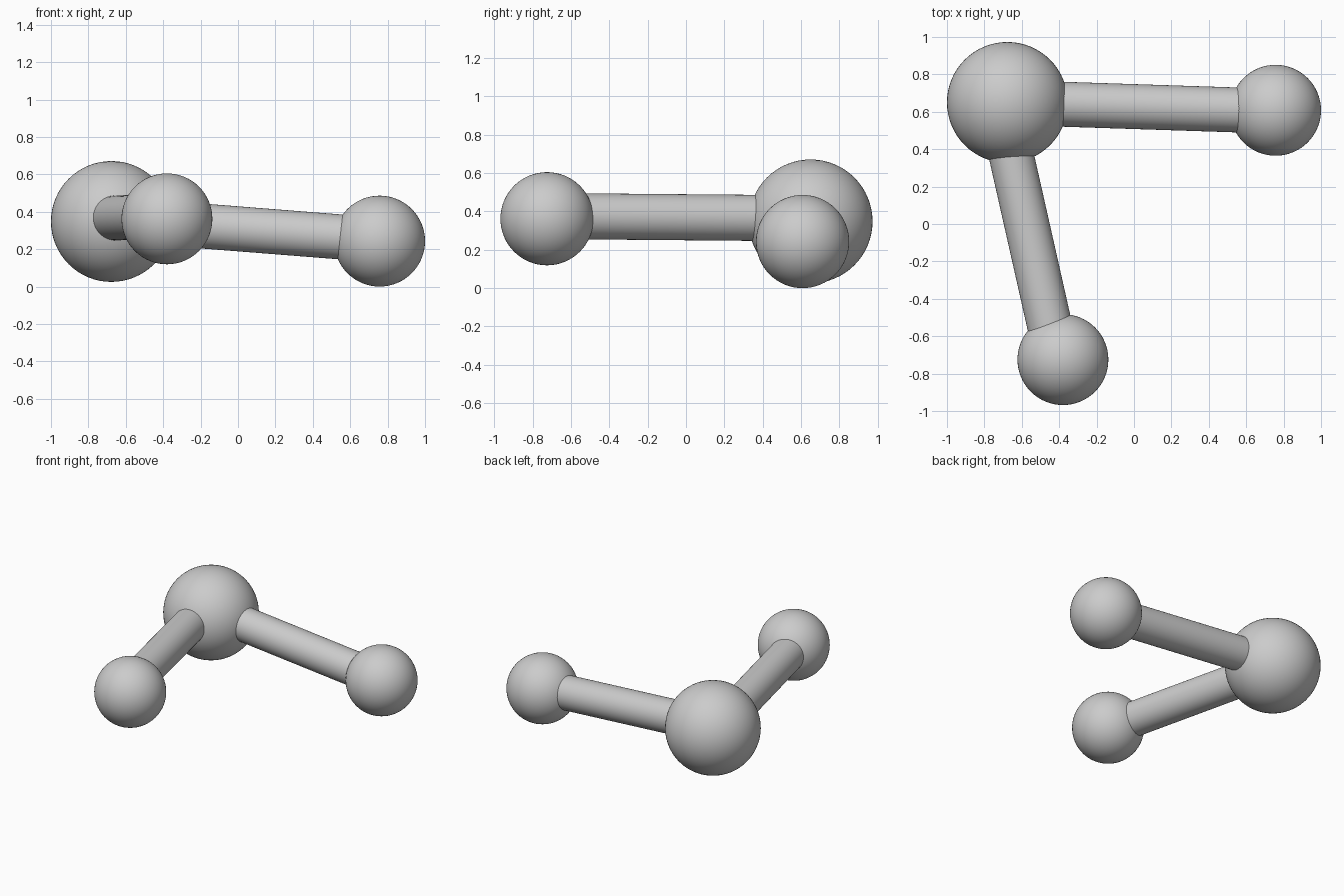
import bpy
from mathutils import Vector

if "Cube" in bpy.data.objects:
    bpy.data.objects.remove(bpy.data.objects["Cube"])


def ball(name, centre, radius):
    bpy.ops.mesh.primitive_uv_sphere_add(segments=64, ring_count=32, radius=radius, location=centre)
    bpy.context.object.name = name
    bpy.ops.object.shade_smooth()


def rod(name, start, end, radius, trim_start, trim_end):
    # Round bar along start-end, with its ends tucked just inside the balls
    a, b = Vector(start), Vector(end)
    d = (b - a).normalized()
    a, b = a + d * trim_start, b - d * trim_end
    bpy.ops.mesh.primitive_cylinder_add(vertices=64, radius=radius, depth=(b - a).length,
                                        location=(a + b) / 2)
    obj = bpy.context.object
    obj.name = name
    obj.rotation_mode = 'QUATERNION'
    obj.rotation_quaternion = d.to_track_quat('Z', 'Y')
    bpy.ops.object.shade_smooth_by_angle()


# Large central ball and the two smaller outer balls
ball("large_ball", (-0.677, 0.65, 0.348), 0.323)
ball("right_small_ball", (0.757, 0.608, 0.243), 0.243)
ball("front_small_ball", (-0.38, -0.725, 0.362), 0.243)

# Connecting rods
rod("right_rod", (-0.677, 0.65, 0.362), (0.757, 0.603, 0.249), 0.12, 0.27, 0.19)
rod("front_rod", (-0.72, 0.65, 0.364), (-0.41, -0.725, 0.376), 0.12, 0.26, 0.18)
